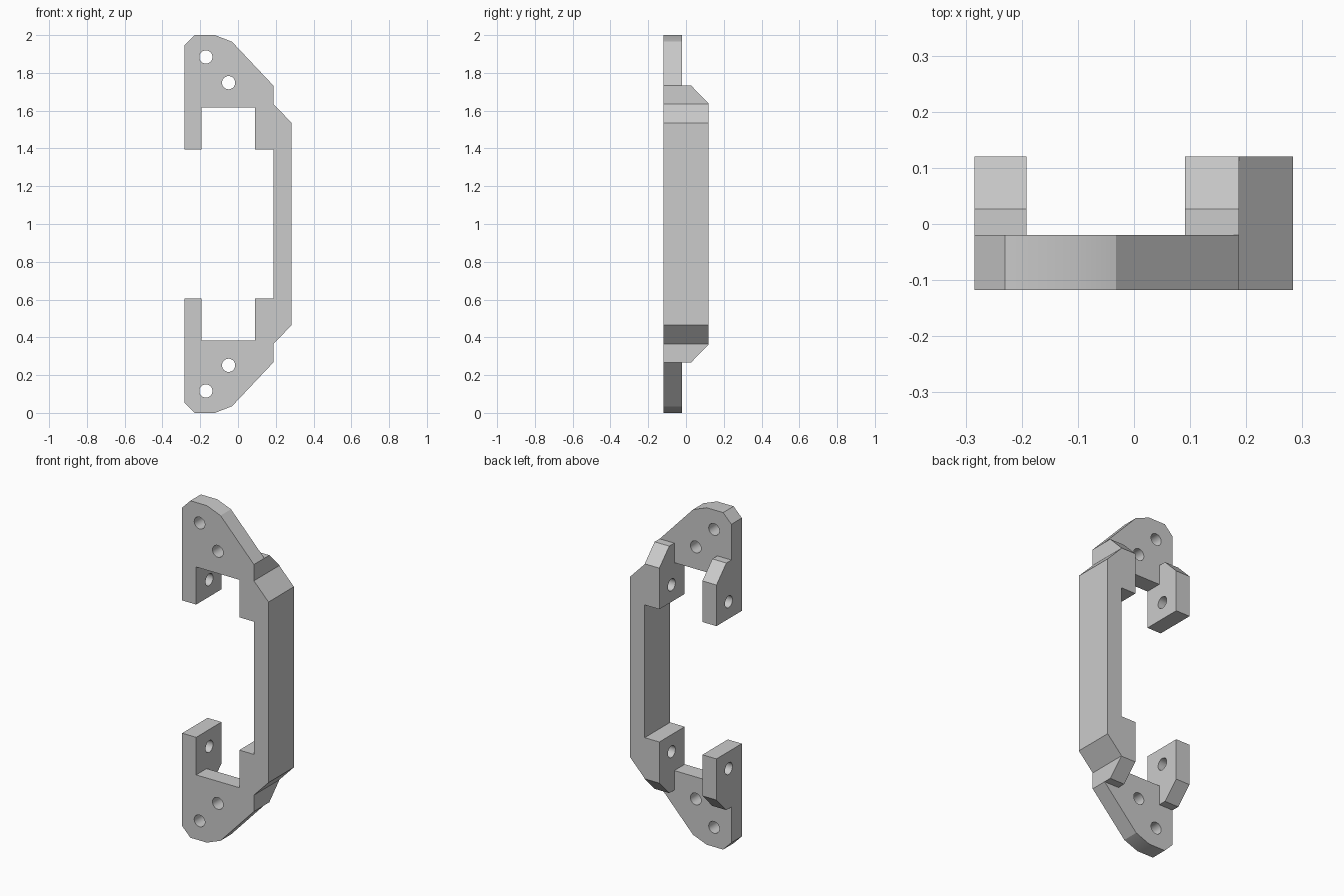
import bpy, bmesh, math
from mathutils import Vector

cube = bpy.data.objects.get("Cube")
if cube:
    bpy.data.objects.remove(cube, do_unlink=True)

grey = bpy.data.materials.new("light_grey")
grey.use_nodes = True
colour = (0.6, 0.6, 0.6, 1)
grey.diffuse_color = colour
grey.node_tree.nodes["Principled BSDF"].inputs["Base Color"].default_value = colour

FRONT, PLATE_BACK, BACK = -0.118, -0.02, 0.12
LEFT, SEAM, RIGHT = -0.284, 0.187, 0.283
MIDDLE = 1.0


def prism(name, points, axis, start, end):
    """Extrude a closed profile along x (points are y, z) or y (points are x, z)."""
    bm = bmesh.new()
    place = (lambda a, b: (start, a, b)) if axis == "x" else (lambda a, b: (a, start, b))
    face = bm.faces.new([bm.verts.new(place(a, b)) for a, b in points])
    moved = bmesh.ops.extrude_face_region(bm, geom=[face])["geom"]
    step = Vector((end - start, 0, 0) if axis == "x" else (0, end - start, 0))
    bmesh.ops.translate(bm, vec=step, verts=[v for v in moved if isinstance(v, bmesh.types.BMVert)])
    bmesh.ops.recalc_face_normals(bm, faces=bm.faces)
    mesh = bpy.data.meshes.new(name)
    bm.to_mesh(mesh)
    bm.free()
    mesh.materials.append(grey)
    obj = bpy.data.objects.new(name, mesh)
    bpy.context.collection.objects.link(obj)
    return obj


def hole(axis, a, z, radius=0.035, sides=32):
    ring = [(a + radius * math.cos(math.tau * i / sides),
             z + radius * math.sin(math.tau * i / sides)) for i in range(sides)]
    return prism("hole_cutter", ring, axis, -0.5, 0.5)


def combine(target, other, operation):
    mod = target.modifiers.new(operation, "BOOLEAN")
    mod.operation, mod.solver, mod.object = operation, "EXACT", other
    graph = bpy.context.evaluated_depsgraph_get()
    mesh = bpy.data.meshes.new_from_object(target.evaluated_get(graph))
    target.modifiers.clear()
    target.data = mesh
    bpy.data.objects.remove(other, do_unlink=True)


def shade(obj):
    bpy.ops.object.select_all(action="DESELECT")
    obj.select_set(True)
    bpy.context.view_layer.objects.active = obj
    bpy.ops.object.shade_smooth_by_angle(angle=math.radians(24))


def bracket(name, flip):
    def up(points):
        return [(a, 2 * MIDDLE - z if flip else z) for a, z in points]

    # Flat front plate with a rectangular notch between its two legs
    body = prism(name, up([
        (LEFT, 1.394), (LEFT, 1.945), (-0.23, 2.0), (-0.122, 2.0), (-0.032, 1.965),
        (SEAM, 1.733), (SEAM, 1.394), (0.091, 1.394), (0.091, 1.617),
        (-0.192, 1.617), (-0.192, 1.394)]), "y", FRONT, PLATE_BACK)
    # Chamfered ears reaching back from the legs
    ear = up([(FRONT, 1.394), (BACK, 1.394), (BACK, 1.638), (0.027, 1.733), (PLATE_BACK, 1.733),
              (PLATE_BACK, 1.65), (FRONT, 1.65)])
    for x0, x1 in ((LEFT, -0.192), (0.091, SEAM)):
        combine(body, prism("ear", ear, "x", x0, x1), "UNION")
    # Two screw holes through the plate, one cross hole through both ears
    for axis, a, z in (("y", -0.17, 1.884), ("y", -0.05, 1.748), ("x", 0.005, 1.495)):
        (_, z), = up([(a, z)])
        combine(body, hole(axis, a, z), "DIFFERENCE")
    shade(body)


bracket("upper_bracket", False)
bracket("lower_bracket", True)

# Upright bar joining the brackets, bevelled at both ends
prism("grip_bar", [(SEAM, 0.364), (RIGHT, 0.464), (RIGHT, 1.536), (SEAM, 1.636)],
      "y", FRONT, BACK)
